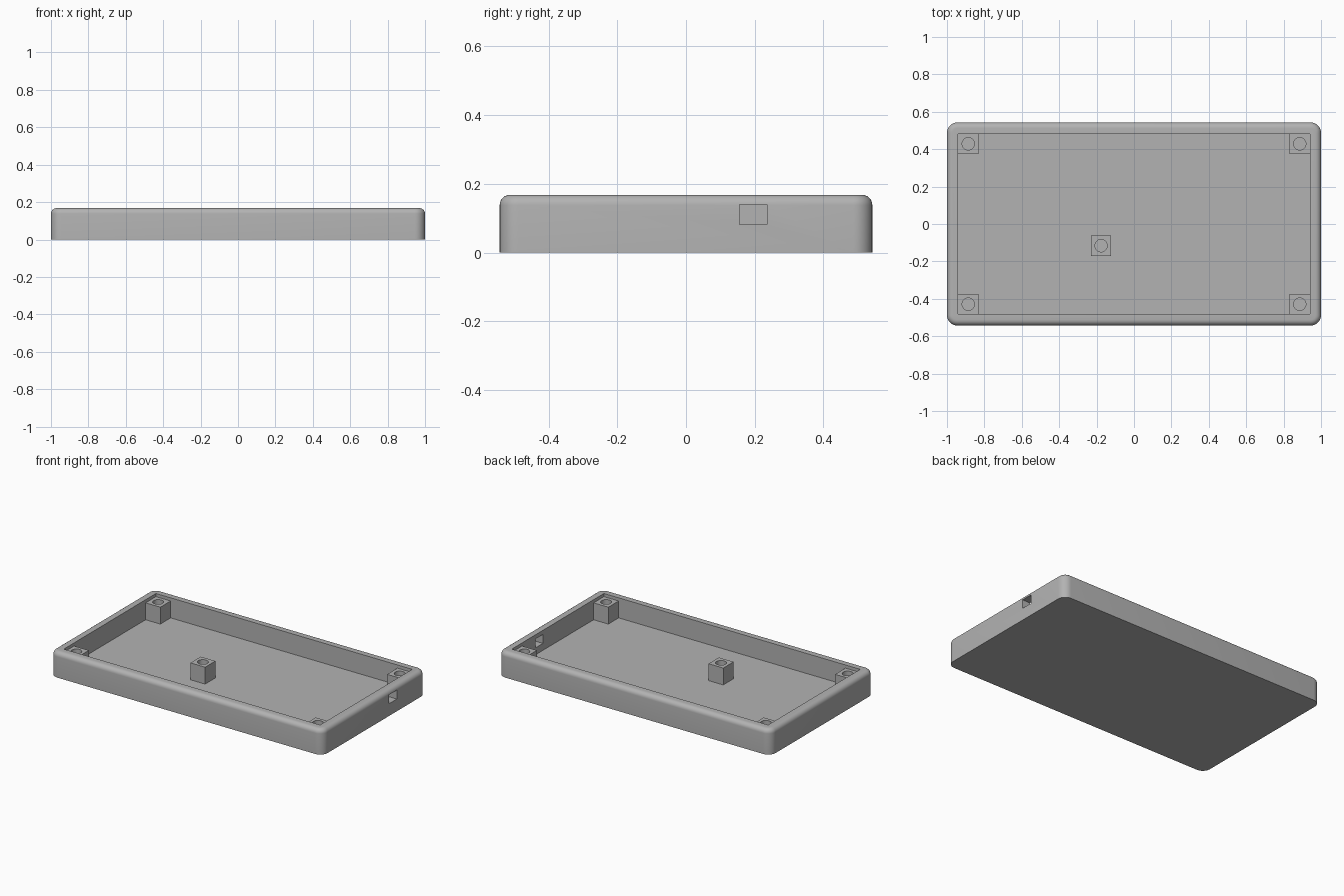
import bpy, bmesh
from mathutils import Matrix

if "Cube" in bpy.data.objects:
    bpy.data.objects.remove(bpy.data.objects["Cube"])

HX, HY, H = 1.0, 0.5425, 0.168       # outer half sizes and height
IX, IY, FLOOR = 0.94, 0.4825, 0.035  # cavity half sizes and floor level
POST, POST_TOP, HOLE_R = 0.108, 0.147, 0.033

grey = bpy.data.materials.new("light grey")
grey.diffuse_color = (0.45, 0.45, 0.45, 1)
grey.use_nodes = True
grey.node_tree.nodes["Principled BSDF"].inputs["Base Color"].default_value = grey.diffuse_color


def make(name, bm):
    mesh = bpy.data.meshes.new(name)
    bm.to_mesh(mesh)
    bm.free()
    mesh.materials.append(grey)
    ob = bpy.data.objects.new(name, mesh)
    bpy.context.collection.objects.link(ob)
    return ob


def box_bm(x0, x1, y0, y1, z0, z1):
    bm = bmesh.new()
    bmesh.ops.create_cube(bm, size=1, matrix=Matrix.Translation(
        ((x0 + x1) / 2, (y0 + y1) / 2, (z0 + z1) / 2))
        @ Matrix.Diagonal((x1 - x0, y1 - y0, z1 - z0, 1)))
    return bm


def cut(ob, cutter):
    mod = ob.modifiers.new("cut", 'BOOLEAN')
    mod.operation, mod.solver, mod.object = 'DIFFERENCE', 'EXACT', cutter
    bpy.context.view_layer.objects.active = ob
    bpy.ops.object.modifier_apply(modifier=mod.name)
    bpy.data.objects.remove(cutter)


def smooth(ob):
    bpy.ops.object.select_all(action='DESELECT')
    ob.select_set(True)
    bpy.context.view_layer.objects.active = ob
    bpy.ops.object.shade_smooth_by_angle(angle=0.52)


# Tray body: rounded upright corners, then a rounded top rim
bm = box_bm(-HX, HX, -HY, HY, 0, H)
upright = [e for e in bm.edges if abs(e.verts[0].co.z - e.verts[1].co.z) > 0.1]
bmesh.ops.bevel(bm, geom=upright, offset=0.055, segments=8, profile=0.5, affect='EDGES')
rim = [e for e in bm.edges if all(v.co.z > H - 1e-4 for v in e.verts)]
bmesh.ops.bevel(bm, geom=rim, offset=0.03, segments=6, profile=0.5, affect='EDGES')
tray = make("tray", bm)

# Hollow interior and the cable opening in the right wall
cut(tray, make("cavity_cutter", box_bm(-IX, IX, -IY, IY, FLOOR, H + 0.2)))
cut(tray, make("port_cutter", box_bm(0.9, 1.1, 0.156, 0.236, 0.081, 0.14)))
smooth(tray)

# Screw posts: four corners and one off-centre support
px, py = IX - POST / 2, IY - POST / 2
posts = {"post_back_right": (px, py), "post_back_left": (-px, py),
         "post_front_right": (px, -py), "post_front_left": (-px, -py),
         "post_middle": (-0.176, -0.116)}
for name, (x, y) in posts.items():
    h = POST / 2
    post = make(name, box_bm(x - h, x + h, y - h, y + h, FLOOR, POST_TOP))
    bore = bmesh.new()
    bmesh.ops.create_cone(bore, cap_ends=True, segments=32, radius1=HOLE_R,
                          radius2=HOLE_R, depth=0.4,
                          matrix=Matrix.Translation((x, y, 0.1)))
    cut(post, make("bore_cutter", bore))
    smooth(post)
